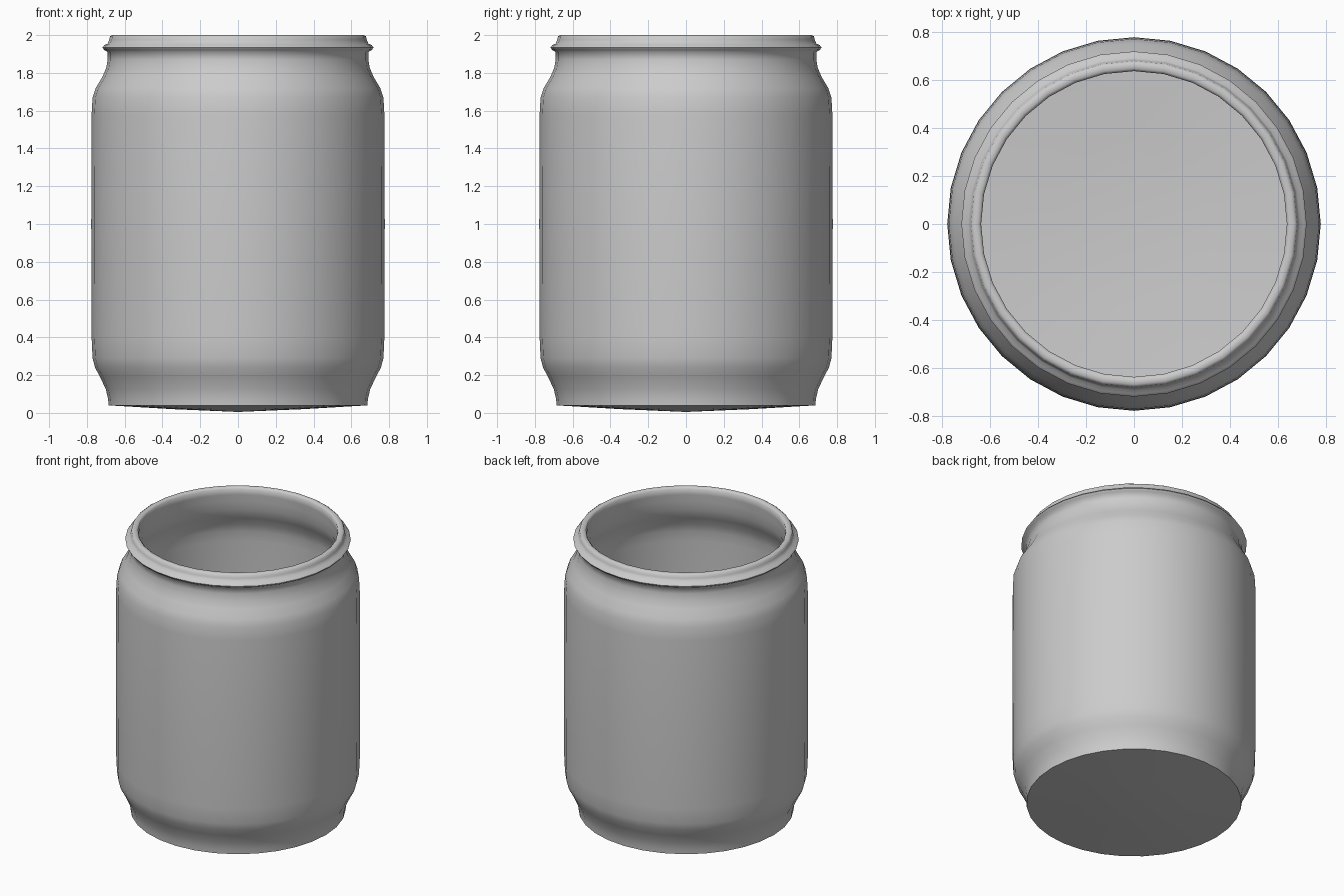
import bpy, bmesh, math

SEGMENTS = 32

# Outer wall: shallow convex base, foot, body, shoulder, neck bead, lip
outer = [(0, 0.005), (0.35, 0.02), (0.685, 0.04), (0.688, 0.075), (0.70, 0.125),
         (0.73, 0.19), (0.757, 0.24), (0.77, 0.29), (0.775, 0.40), (0.777, 1.0),
         (0.775, 1.58), (0.77, 1.67), (0.753, 1.72), (0.72, 1.775),
         (0.698, 1.825), (0.69, 1.87), (0.69, 1.91), (0.709, 1.922), (0.718, 1.935),
         (0.707, 1.948), (0.69, 1.955), (0.682, 1.975), (0.678, 1.993), (0.667, 2.0)]
# Inner wall, from the mouth down to the floor
inner = [(0.647, 2.0), (0.636, 1.99), (0.636, 1.95), (0.645, 1.90), (0.647, 1.84),
         (0.68, 1.765), (0.715, 1.705), (0.727, 1.65), (0.732, 1.58), (0.734, 1.0),
         (0.732, 0.40), (0.727, 0.30), (0.70, 0.22), (0.66, 0.14), (0.64, 0.085),
         (0.35, 0.065), (0, 0.05)]


def lathe(name, profile):
    bm = bmesh.new()
    verts = [bm.verts.new((r, 0, z)) for r, z in profile]
    edges = [bm.edges.new(pair) for pair in zip(verts, verts[1:])]
    bmesh.ops.spin(bm, geom=verts + edges, cent=(0, 0, 0), axis=(0, 0, 1),
                   angle=math.tau, steps=SEGMENTS, use_duplicate=False)
    bmesh.ops.remove_doubles(bm, verts=bm.verts[:], dist=0.0005)
    bmesh.ops.recalc_face_normals(bm, faces=bm.faces[:])
    mesh = bpy.data.meshes.new(name)
    bm.to_mesh(mesh)
    bm.free()
    obj = bpy.data.objects.new(name, mesh)
    bpy.context.collection.objects.link(obj)
    return obj


# Hollow jar
jar = lathe("jar", outer + inner)
bpy.context.view_layer.objects.active = jar
jar.select_set(True)
bpy.ops.object.shade_smooth_by_angle(angle=math.radians(60))
